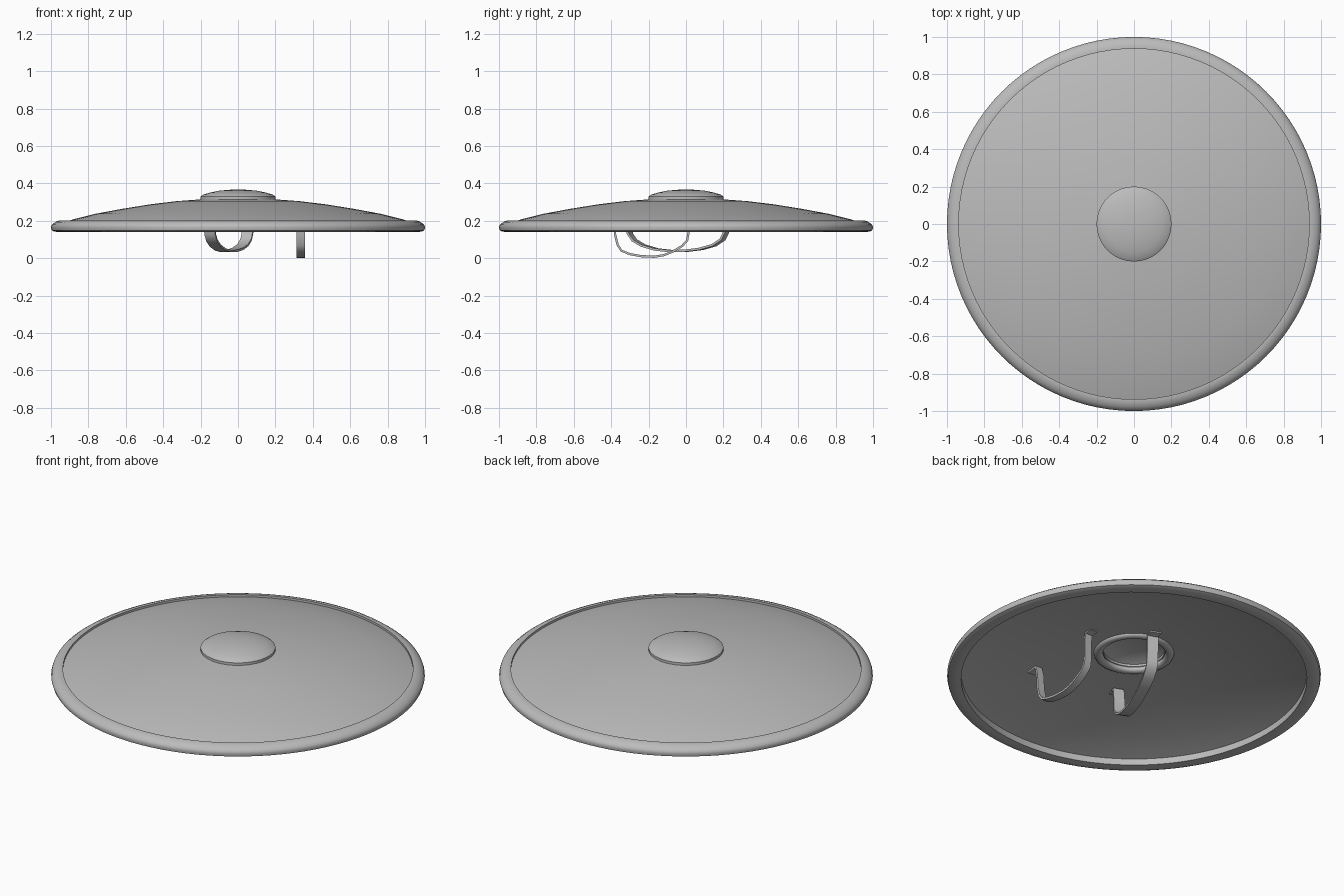
import bpy
import bmesh
from math import cos, sin, pi, radians
from mathutils import Vector

cube = bpy.data.objects.get("Cube")
if cube:
    bpy.data.objects.remove(cube, do_unlink=True)

SIDES = 96
GREY = (0.5, 0.5, 0.5, 1.0)
steel = bpy.data.materials.new("plain_grey")
steel.use_nodes = True
steel.diffuse_color = GREY
steel.node_tree.nodes["Principled BSDF"].inputs["Base Color"].default_value = GREY


def finish(bm, name, angle):
    """Turn a bmesh into a smooth-shaded object."""
    bmesh.ops.remove_doubles(bm, verts=bm.verts, dist=0.0001)
    bmesh.ops.recalc_face_normals(bm, faces=bm.faces)
    mesh = bpy.data.meshes.new(name)
    bm.to_mesh(mesh)
    bm.free()
    mesh.materials.append(steel)
    obj = bpy.data.objects.new(name, mesh)
    bpy.context.collection.objects.link(obj)
    bpy.ops.object.select_all(action='DESELECT')
    obj.select_set(True)
    bpy.context.view_layer.objects.active = obj
    bpy.ops.object.shade_smooth_by_angle(angle=radians(angle))
    return obj


def lathe(name, profile, closed=True, angle=35):
    """Spin a radius/height profile about the vertical axis."""
    bm = bmesh.new()
    verts = [bm.verts.new((r, 0, z)) for r, z in profile]
    pairs = list(zip(verts, verts[1:]))
    if closed:
        pairs.append((verts[-1], verts[0]))
    edges = [bm.edges.new(p) for p in pairs]
    bmesh.ops.spin(bm, geom=verts + edges, axis=(0, 0, 1), cent=(0, 0, 0),
                   angle=2 * pi, steps=SIDES, use_duplicate=False)
    return finish(bm, name, angle)


def strap(name, path, across, width, thickness=0.012):
    """Sweep a flat band along a path."""
    bm = bmesh.new()
    side = Vector(across).normalized() * width / 2
    points = [Vector(p) for p in path]
    rings = []
    for i, p in enumerate(points):
        along = points[min(i + 1, len(points) - 1)] - points[max(i - 1, 0)]
        out = along.cross(side).normalized() * thickness / 2
        rings.append([bm.verts.new(p + s * side + t * out)
                      for s, t in ((1, 1), (-1, 1), (-1, -1), (1, -1))])
    for a, b in zip(rings, rings[1:]):
        for k in range(4):
            n = (k + 1) % 4
            bm.faces.new((a[k], a[n], b[n], b[k]))
    bm.faces.new(rings[0])
    bm.faces.new(rings[-1])
    return finish(bm, name, 50)


# Shallow domed plate with a central opening
plate_top = [(0.17, 0.317), (0.33, 0.305), (0.47, 0.288), (0.62, 0.264),
             (0.76, 0.238), (0.88, 0.208), (0.945, 0.188)]
plate_under = [(r, z - 0.015) for r, z in reversed(plate_top)]
lathe("shield_plate", plate_top + plate_under)

# Rounded rim around the edge
lathe("shield_rim", [(0.937, 0.18), (0.937, 0.203), (0.955, 0.203), (0.978, 0.193),
                     (0.995, 0.18), (1.0, 0.165), (0.995, 0.148), (0.98, 0.142),
                     (0.95, 0.14), (0.925, 0.142), (0.925, 0.18)], angle=40)

# Hollow boss, its dome and the lip beneath it
lathe("boss", [(0, 0.367), (0.05, 0.366), (0.10, 0.361), (0.15, 0.351), (0.185, 0.34),
               (0.2, 0.33), (0.2, 0.312), (0.165, 0.312), (0.165, 0.325),
               (0.13, 0.34), (0.07, 0.351), (0, 0.355)], closed=False, angle=45)
lathe("boss_lip", [(0.19 + 0.025 * cos(a), 0.3 + 0.017 * sin(a))
                   for a in (2 * pi * i / 10 for i in range(10))], angle=60)

# Hand grip, running front to back with a flat foot at each end
grip = [(-0.455, 0.252), (-0.395, 0.258), (-0.382, 0.2), (-0.38, 0.13),
        (-0.365, 0.07), (-0.345, 0.04), (-0.30, 0.022), (-0.24, 0.011),
        (-0.17, 0.008), (-0.12, 0.016), (-0.07, 0.036), (-0.02, 0.066),
        (0.006, 0.095), (0.014, 0.14), (0.014, 0.25), (0.022, 0.283), (0.065, 0.289)]
strap("hand_grip", [(0.335, y, z) for y, z in grip], (1, 0, 0), 0.045)

# Forearm strap, set diagonally
arm = [(-0.37, 0.272), (-0.315, 0.27), (-0.305, 0.2), (-0.30, 0.13), (-0.275, 0.095),
       (-0.23, 0.068), (-0.16, 0.047), (-0.08, 0.038), (0, 0.04), (0.08, 0.05),
       (0.15, 0.07), (0.195, 0.1), (0.213, 0.135), (0.216, 0.25), (0.222, 0.287),
       (0.26, 0.292)]
strap("forearm_strap", [(-0.04 + 0.39 * (y + 0.02), y, z) for y, z in arm],
      (1, -0.39, 0), 0.062)
